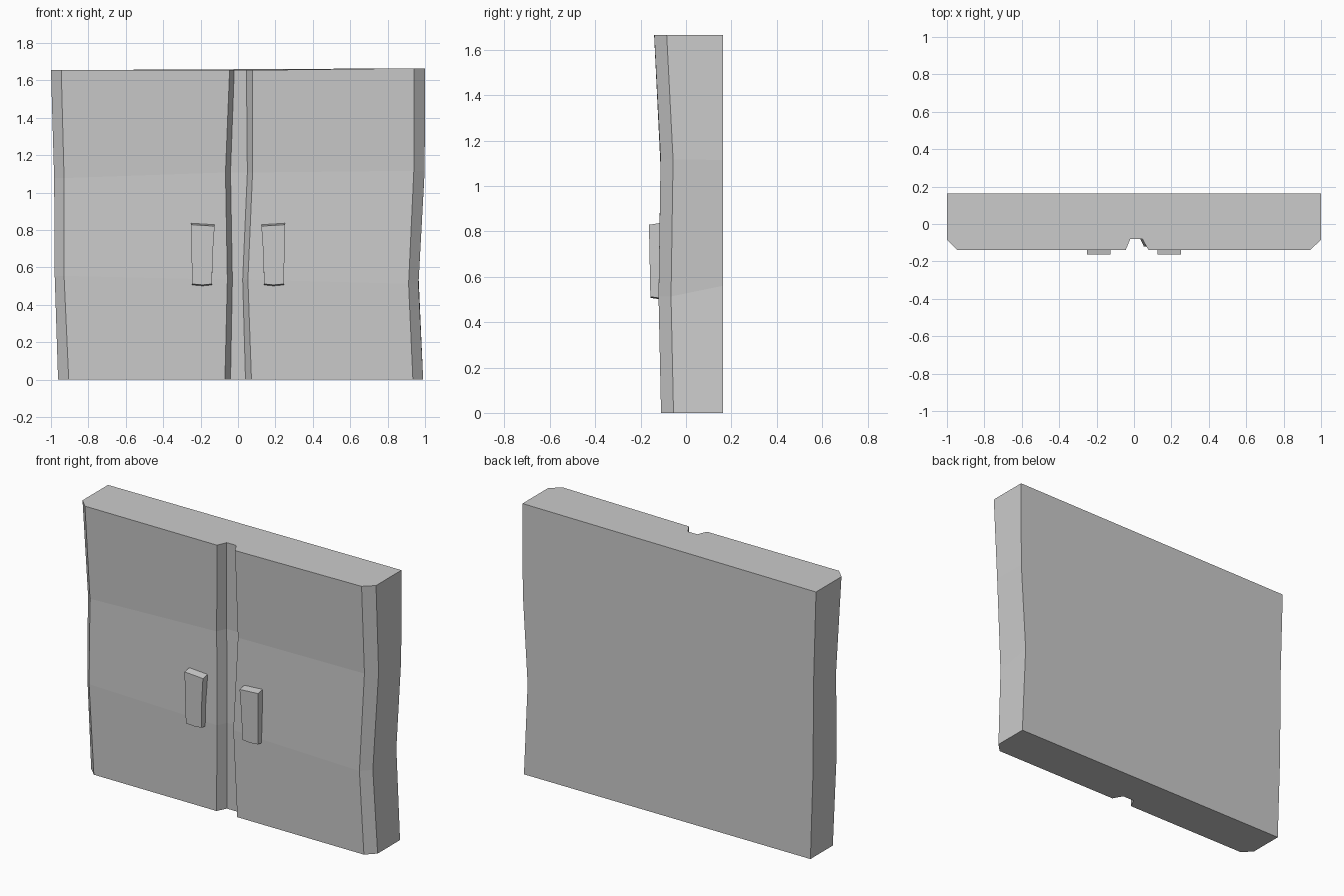
import bpy, bmesh

if "Cube" in bpy.data.objects:
    bpy.data.objects.remove(bpy.data.objects["Cube"])


def make_object(name, rings):
    """Skin matching closed rings of points into a solid with flat caps."""
    bm = bmesh.new()
    loops = [[bm.verts.new(p) for p in ring] for ring in rings]
    n = len(loops[0])
    for a, b in zip(loops, loops[1:]):
        for i in range(n):
            j = (i + 1) % n
            bm.faces.new((a[i], a[j], b[j], b[i]))
    bm.faces.new(loops[0][::-1])
    bm.faces.new(loops[-1])
    bmesh.ops.recalc_face_normals(bm, faces=bm.faces[:])
    mesh = bpy.data.meshes.new(name)
    bm.to_mesh(mesh)
    bm.free()
    obj = bpy.data.objects.new(name, mesh)
    bpy.context.collection.objects.link(obj)
    return obj


BACK = 0.163

# Each level: front-edge x positions left to right, front y, z left / middle / right, back right z
levels = [
    ((-0.962, -0.905, -0.07, -0.04, 0.04, 0.072, 0.935, 0.99), -0.11, (0, 0, 0), 0),
    ((-0.98, -0.93, -0.057, -0.03, 0.025, 0.053, 0.912, 0.965), -0.121, (0.555, 0.535, 0.513), 0.56),
    ((-0.983, -0.93, -0.067, -0.04, 0.05, 0.078, 0.94, 0.998), -0.112, (1.078, 1.108, 1.117), 1.115),
    ((-1.0, -0.945, -0.045, -0.02, 0.045, 0.078, 0.94, 1.0), -0.14, (1.655, 1.655, 1.665), 1.665),
]

# Door body: chamfered outer corners and a central groove, warped along its height
rings = []
for xs, front, (zl, zm, zr), zback in levels:
    inner = front + 0.055
    ys = (inner, front, front, inner + 0.004, inner + 0.004, front, front, inner)
    zs = (zl, zl, zm, zm, zm, zm, zr, zr)
    ring = list(zip(xs, ys, zs))
    ring += [(xs[-1], BACK, zback), (xs[0], BACK, zl)]
    rings.append(ring)
make_object("double_door", rings)

# Handles: tapered block with a slightly pointed lower end, mirrored to the other leaf
outline = [(0.125, 0.821), (0.136, 0.66), (0.139, 0.512), (0.19, 0.507),
           (0.245, 0.512), (0.248, 0.66), (0.25, 0.829)]
front_ring, back_ring = [], []
for x, z in outline:
    upper = z > 0.8
    front_ring.append((x, -0.157 - 0.006 * (z - 0.51) / 0.31, z))
    back_ring.append((x, -0.09, z + (0.012 if upper else -0.01 if z < 0.6 else 0)))
handle = make_object("door_handles", [front_ring, back_ring])
mirror = handle.modifiers.new("mirror", 'MIRROR')
mirror.use_axis = (True, False, False)
